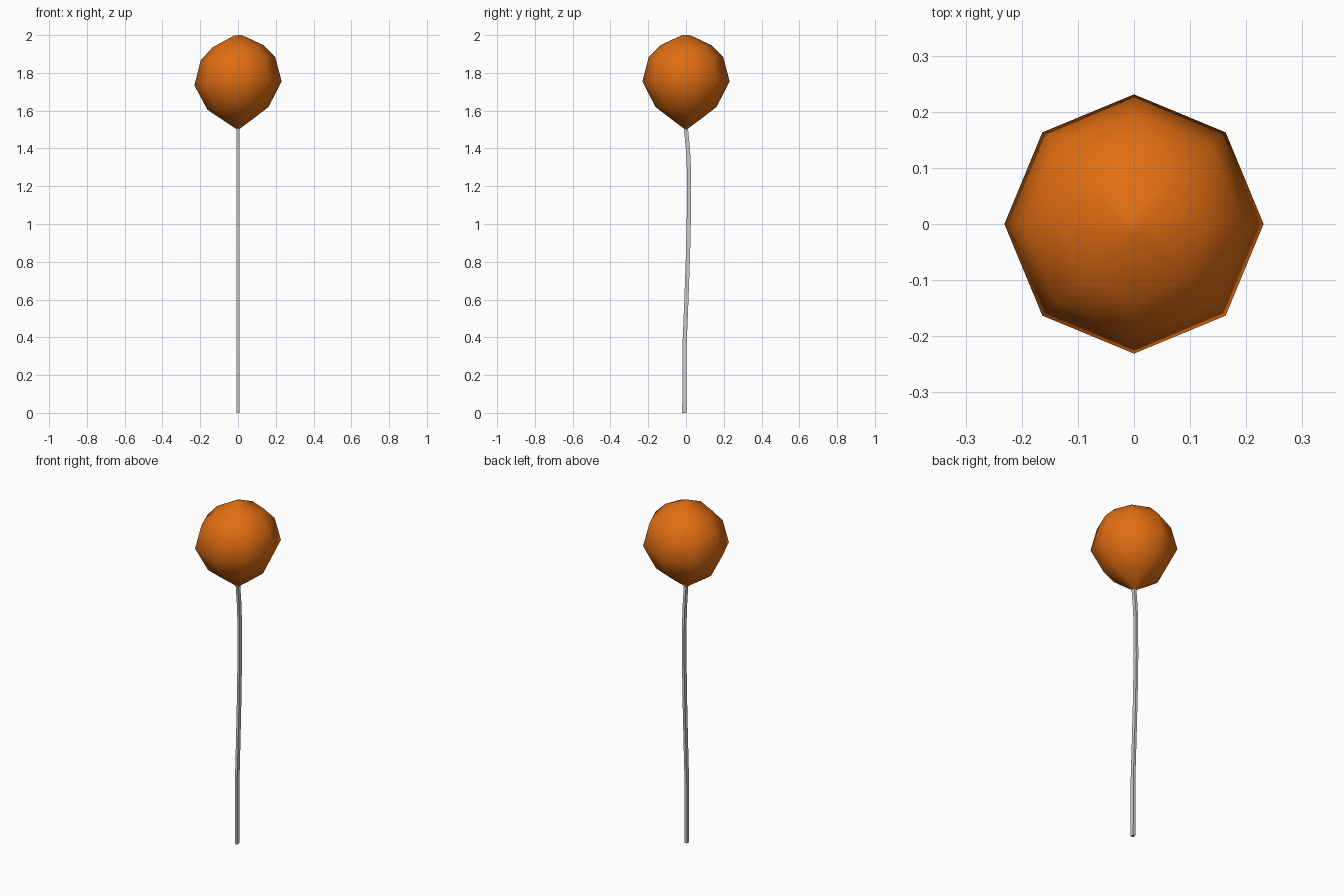
import bpy
import bmesh
import math

cube = bpy.data.objects.get("Cube")
if cube:
    bpy.data.objects.remove(cube, do_unlink=True)


def material(name, color):
    mat = bpy.data.materials.new(name)
    mat.use_nodes = True
    mat.diffuse_color = color
    mat.node_tree.nodes["Principled BSDF"].inputs["Base Color"].default_value = color
    return mat


def loft(name, rings, mat):
    """Skin a stack of point rings, with capped ends."""
    bm = bmesh.new()
    loops = [[bm.verts.new(p) for p in ring] for ring in rings]
    for low, high in zip(loops, loops[1:]):
        for i in range(len(low)):
            j = (i + 1) % len(low)
            bm.faces.new((low[i], low[j], high[j], high[i]))
    bm.faces.new(loops[0][::-1])
    bm.faces.new(loops[-1])
    mesh = bpy.data.meshes.new(name)
    bmesh.ops.recalc_face_normals(bm, faces=bm.faces)
    bm.to_mesh(mesh)
    bm.free()
    mesh.materials.append(mat)
    obj = bpy.data.objects.new(name, mesh)
    bpy.context.collection.objects.link(obj)
    return obj


orange = material("orange rubber", (0.75, 0.155, 0.006, 1))
grey = material("pale grey string", (0.6, 0.6, 0.6, 1))

# Balloon: eight-sided turned profile, sagging a little on its right side
SIDES = 8
profile = [(0.004, 1.5), (0.1, 1.572), (0.162, 1.62), (0.231, 1.755),
           (0.197, 1.885), (0.135, 1.947), (0.02, 2.0)]


def balloon_ring(radius, z):
    ring = []
    for k in range(SIDES):
        a = math.tau * k / SIDES
        x, y = radius * math.cos(a), radius * math.sin(a)
        ring.append((x, y, z + 0.09 * min(x, 0)))
    return ring


balloon = loft("balloon", [balloon_ring(r, z) for r, z in profile], orange)
for poly in balloon.data.polygons:
    poly.use_smooth = True

# String: thin flat strip swaying front to back
path = [(-0.009, 0), (-0.008, 0.35), (0.003, 0.62), (0.011, 0.85),
        (0.016, 1.08), (0.015, 1.3), (0.01, 1.4), (-0.001, 1.51)]
HALF_X, HALF_Y = 0.007, 0.011
corners = [(-1, -1), (1, -1), (1, 1), (-1, 1)]
loft("string", [[(sx * HALF_X, y + sy * HALF_Y, z) for sx, sy in corners]
                for y, z in path], grey)
